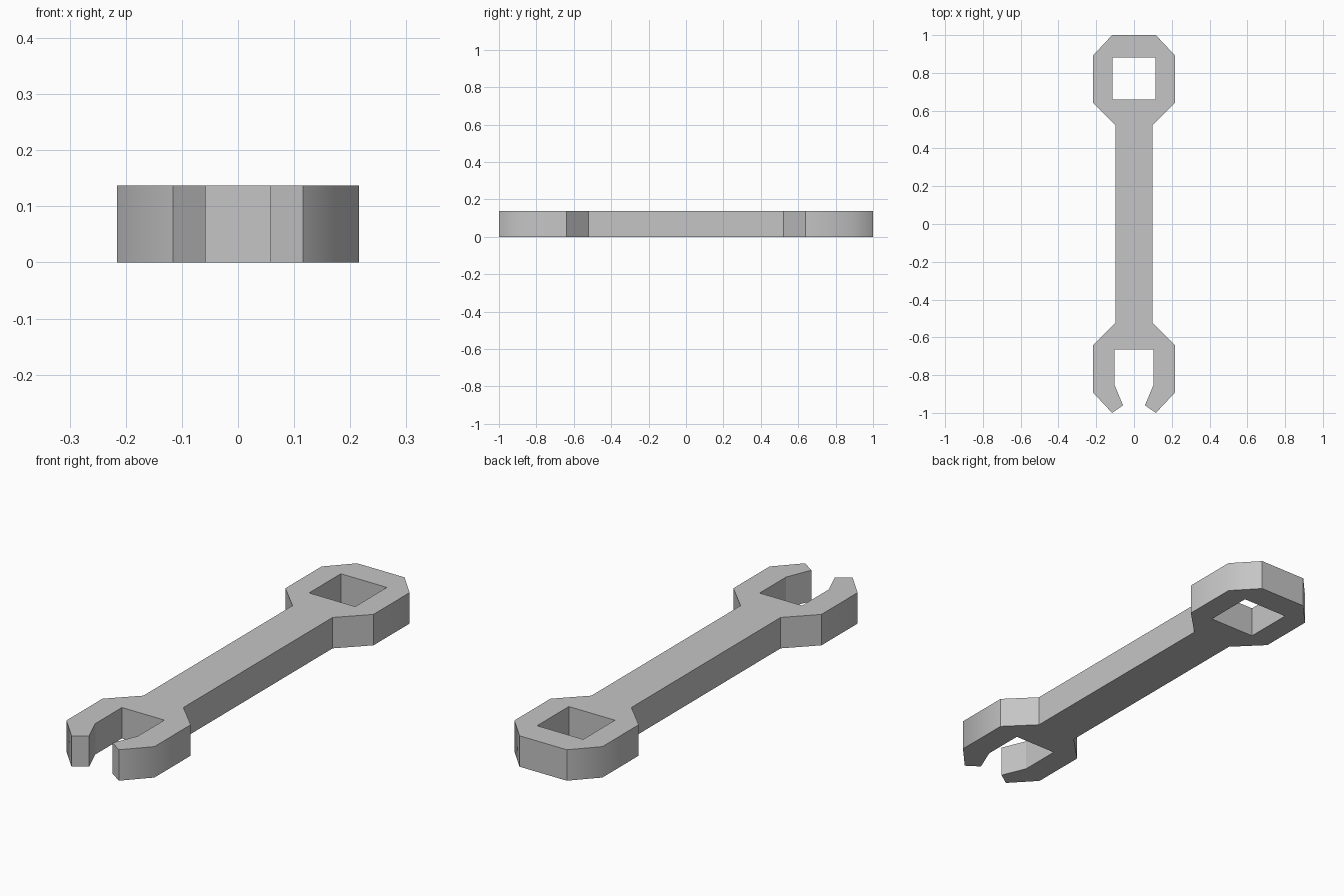
import bpy
import bmesh

if "Cube" in bpy.data.objects:
    bpy.data.objects.remove(bpy.data.objects["Cube"], do_unlink=True)

THICKNESS = 0.137

# Steel material
steel = bpy.data.materials.new("grey steel")
steel.use_nodes = True
colour = (0.56, 0.56, 0.56, 1)
steel.diffuse_color = colour
steel.node_tree.nodes["Principled BSDF"].inputs["Base Color"].default_value = colour

# Half outline: open jaw, shaft, ring head, square hole
jaw = [(0, -0.664), (0.104, -0.664), (0.104, -0.85), (0.058, -0.96)]
head = [(0.116, 1), (0.216, 0.893), (0.216, 0.64), (0.098, 0.522)]
ring_hole = [(0, 1), (0, 0.881), (0.113, 0.881), (0.113, 0.659), (0, 0.659)]
outline = jaw + [(x, -y) for x, y in head] + head[::-1] + ring_hole

bm = bmesh.new()
top = bm.faces.new([bm.verts.new((x, y, THICKNESS)) for x, y in outline])
extruded = bmesh.ops.extrude_face_region(bm, geom=[top], use_keep_orig=True)
lower = [g for g in extruded["geom"] if isinstance(g, bmesh.types.BMVert)]
bmesh.ops.translate(bm, verts=lower, vec=(0, 0, -THICKNESS))

# Open the centre seam so the halves join cleanly
seam = [f for f in bm.faces if all(abs(v.co.x) < 1e-5 for v in f.verts)]
bmesh.ops.delete(bm, geom=seam, context="FACES")
bmesh.ops.recalc_face_normals(bm, faces=bm.faces)

# Only the outer shoulders of the heads are softly shaded
for face in bm.faces:
    face.smooth = True
for edge in bm.edges:
    edge.smooth = all(v.co.x > 0.2 and 0.8 < abs(v.co.y) < 0.95 for v in edge.verts)

mesh = bpy.data.meshes.new("spanner")
bm.to_mesh(mesh)
bm.free()
mesh.materials.append(steel)
spanner = bpy.data.objects.new("spanner", mesh)
bpy.context.collection.objects.link(spanner)

# Mirror the other half
mirror = spanner.modifiers.new("mirror", "MIRROR")
mirror.use_axis[0] = True
mirror.use_clip = True
mirror.merge_threshold = 0.0005
